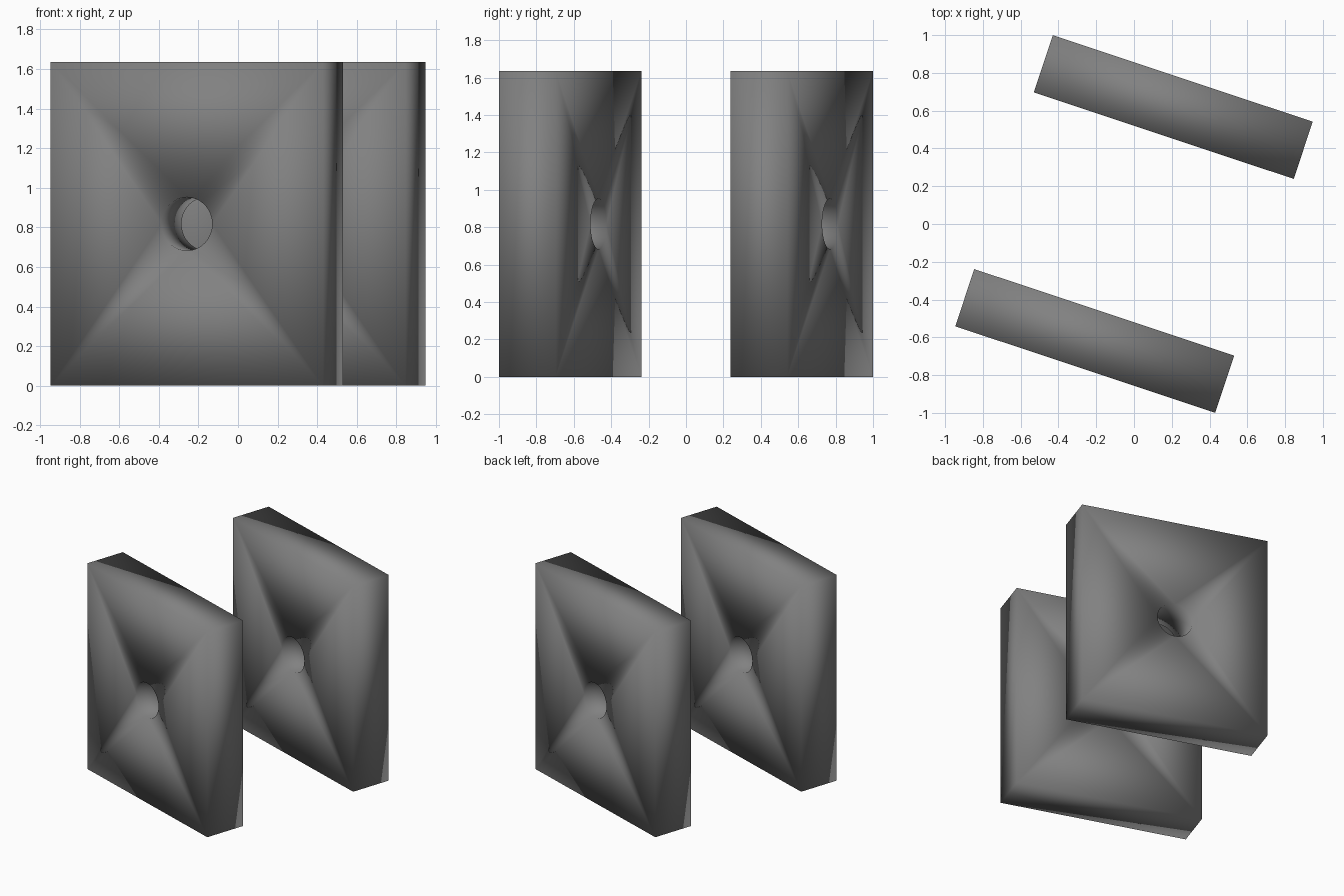
import bpy, bmesh
from math import cos, sin, pi, radians

if "Cube" in bpy.data.objects:
    bpy.data.objects.remove(bpy.data.objects["Cube"])

LENGTH, THICK, HEIGHT = 1.45, 0.319, 1.635
HOLE_R, SIDES = 0.135, 32

# dark grey finish
grey = bpy.data.materials.new("dark_grey")
grey.diffuse_color = (0.22, 0.22, 0.22, 1)
grey.use_nodes = True
grey.node_tree.nodes["Principled BSDF"].inputs["Base Color"].default_value = grey.diffuse_color


def make_slab(name, location):
    """Upright slab with a round hole straight through its middle."""
    bm = bmesh.new()
    layers = []
    for y in (-THICK / 2, THICK / 2):
        corners = [bm.verts.new((sx * LENGTH / 2, y, sz * HEIGHT / 2))
                   for sx, sz in ((1, 1), (-1, 1), (-1, -1), (1, -1))]
        ring = [bm.verts.new((HOLE_R * cos(2 * pi * i / SIDES), y,
                              HOLE_R * sin(2 * pi * i / SIDES)))
                for i in range(SIDES)]
        layers.append((corners, ring))
        # pierced face: a fan from each corner to the ring, one triangle per edge
        q = SIDES // 4
        for k in range(4):
            for i in range(k * q, (k + 1) * q):
                bm.faces.new((corners[k], ring[i], ring[(i + 1) % SIDES]))
            bm.faces.new((corners[k], corners[(k + 1) % 4],
                          ring[(k + 1) * q % SIDES]))
    # outer edges and hole wall
    for a, b in zip(layers[0], layers[1]):
        n = len(a)
        for i in range(n):
            j = (i + 1) % n
            bm.faces.new((a[i], a[j], b[j], b[i]))
    bmesh.ops.recalc_face_normals(bm, faces=bm.faces[:])
    for f in bm.faces:
        f.smooth = True
    mesh = bpy.data.meshes.new(name)
    bm.to_mesh(mesh)
    bm.free()
    mesh.materials.append(grey)
    obj = bpy.data.objects.new(name, mesh)
    obj.location = location
    obj.rotation_euler.z = radians(-18.4)
    bpy.context.collection.objects.link(obj)
    return obj


# two parallel slabs, placed symmetrically about the origin
make_slab("front_slab", (-0.208, -0.619, HEIGHT / 2))
make_slab("back_slab", (0.208, 0.619, HEIGHT / 2))
